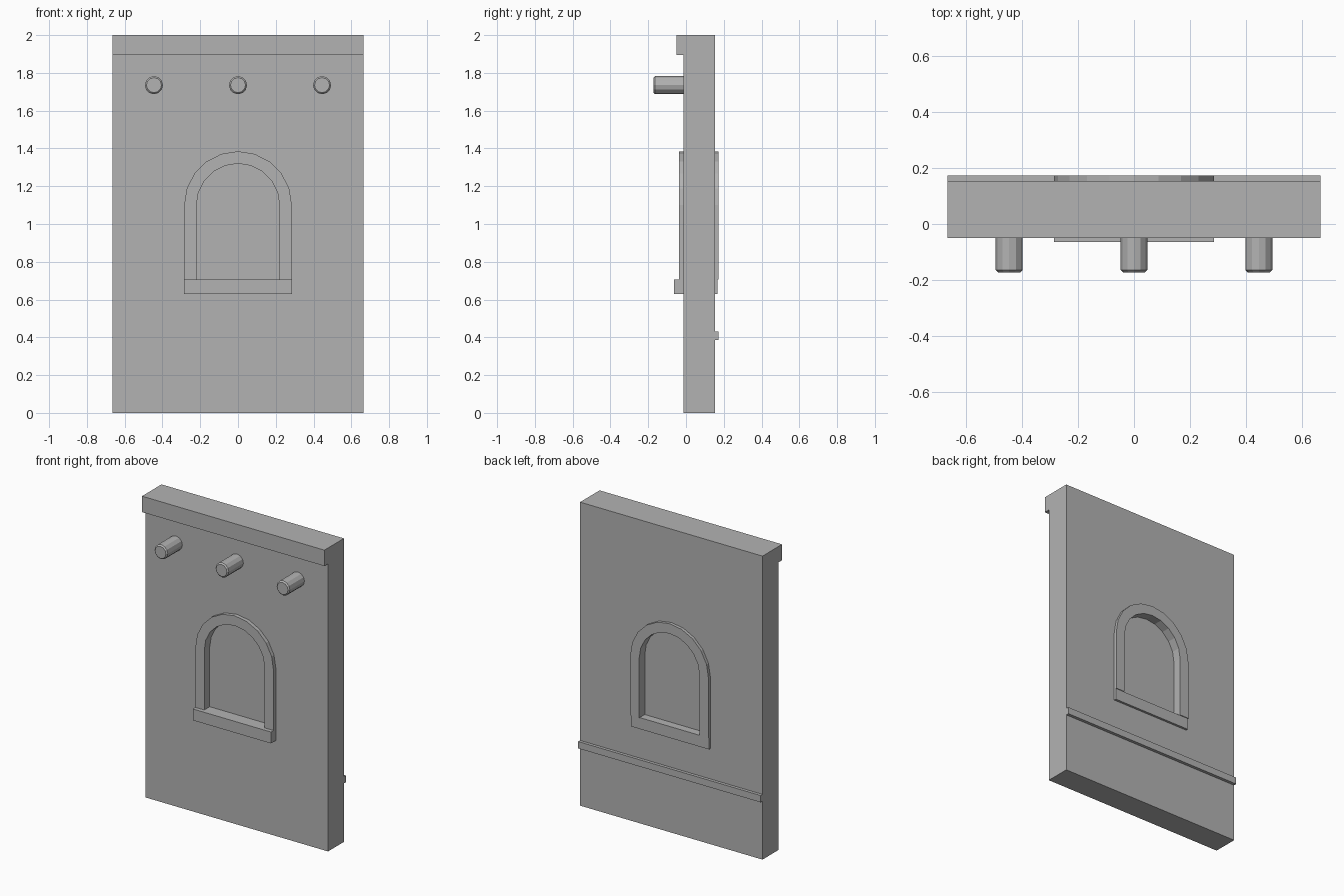
import bpy, bmesh, math
from mathutils import Matrix

cube = bpy.data.objects.get("Cube")
if cube:
    bpy.data.objects.remove(cube, do_unlink=True)

grey = bpy.data.materials.new("stone_grey")
grey.use_nodes = True
colour = (0.45, 0.45, 0.45, 1)
grey.diffuse_color = colour
grey.node_tree.nodes["Principled BSDF"].inputs["Base Color"].default_value = colour

WALL_FRONT, WALL_BACK = -0.012, 0.153
HALF_WIDTH = 0.665
SPRING, SILL_TOP = 1.10, 0.705


def finish(name, bm):
    bmesh.ops.recalc_face_normals(bm, faces=bm.faces[:])
    mesh = bpy.data.meshes.new(name)
    bm.to_mesh(mesh)
    bm.free()
    mesh.materials.append(grey)
    obj = bpy.data.objects.new(name, mesh)
    bpy.context.collection.objects.link(obj)
    return obj


def extrude_profile(name, points, y0, y1):
    """Extrude an x-z outline from y0 to y1."""
    bm = bmesh.new()
    face = bm.faces.new([bm.verts.new((x, y0, z)) for x, z in points])
    new = bmesh.ops.extrude_face_region(bm, geom=[face])["geom"]
    verts = [v for v in new if isinstance(v, bmesh.types.BMVert)]
    bmesh.ops.translate(bm, verts=verts, vec=(0, y1 - y0, 0))
    return finish(name, bm)


def block(name, half, y0, y1, z0, z1):
    return extrude_profile(name, [(-half, z0), (half, z0), (half, z1), (-half, z1)], y0, y1)


def arch(radius, base, segments=10):
    """Outline of a round-headed opening, from lower right to lower left."""
    angles = [math.pi * i / segments for i in range(segments + 1)]
    curve = [(radius * math.cos(a), SPRING + radius * math.sin(a)) for a in angles]
    return [(radius, base)] + curve + [(-radius, base)]


def carve(obj, cutter):
    cutter.hide_render = True
    cutter.hide_viewport = True
    cutter.display_type = 'WIRE'
    mod = obj.modifiers.new("niche", 'BOOLEAN')
    mod.operation = 'DIFFERENCE'
    mod.solver = 'EXACT'
    mod.object = cutter


# Wall slab with a blind arched niche on each side
wall = block("wall", HALF_WIDTH, WALL_FRONT, WALL_BACK, 0, 2)
opening = arch(0.22, SILL_TOP)
carve(wall, extrude_profile("front_niche_cutter", opening, -0.2, 0.02))
carve(wall, extrude_profile("back_niche_cutter", opening, 0.115, 0.3))

# Top ledge on the front and thin string course on the back
block("top_ledge", HALF_WIDTH, -0.05, WALL_FRONT, 1.895, 2)
block("back_band", HALF_WIDTH, WALL_BACK, 0.173, 0.385, 0.43)

# Arched window surrounds and sills on both sides
surround = arch(0.285, SILL_TOP) + opening[::-1]
for side, wall_y, frame_y, sill_y in (("front", WALL_FRONT, -0.037, -0.064),
                                      ("back", WALL_BACK, 0.173, 0.168)):
    extrude_profile(side + "_window_surround", surround, wall_y, frame_y)
    block(side + "_window_sill", 0.285, wall_y, sill_y, 0.63, SILL_TOP)

# Row of projecting beam ends with chamfered tips
for side, x in (("right", -0.445), ("middle", 0), ("left", 0.445)):
    bm = bmesh.new()
    bmesh.ops.create_cone(bm, cap_ends=True, segments=12, radius1=0.048, radius2=0.048, depth=0.162)
    tip = [e for e in bm.edges if all(v.co.z > 0 for v in e.verts)]
    bmesh.ops.bevel(bm, geom=tip, offset=0.008, segments=1, affect='EDGES')
    turn = Matrix.Translation((x, -0.091, 1.735)) @ Matrix.Rotation(math.pi / 2, 4, 'X')
    bmesh.ops.transform(bm, matrix=turn, verts=bm.verts)
    finish(side + "_beam_end", bm)
